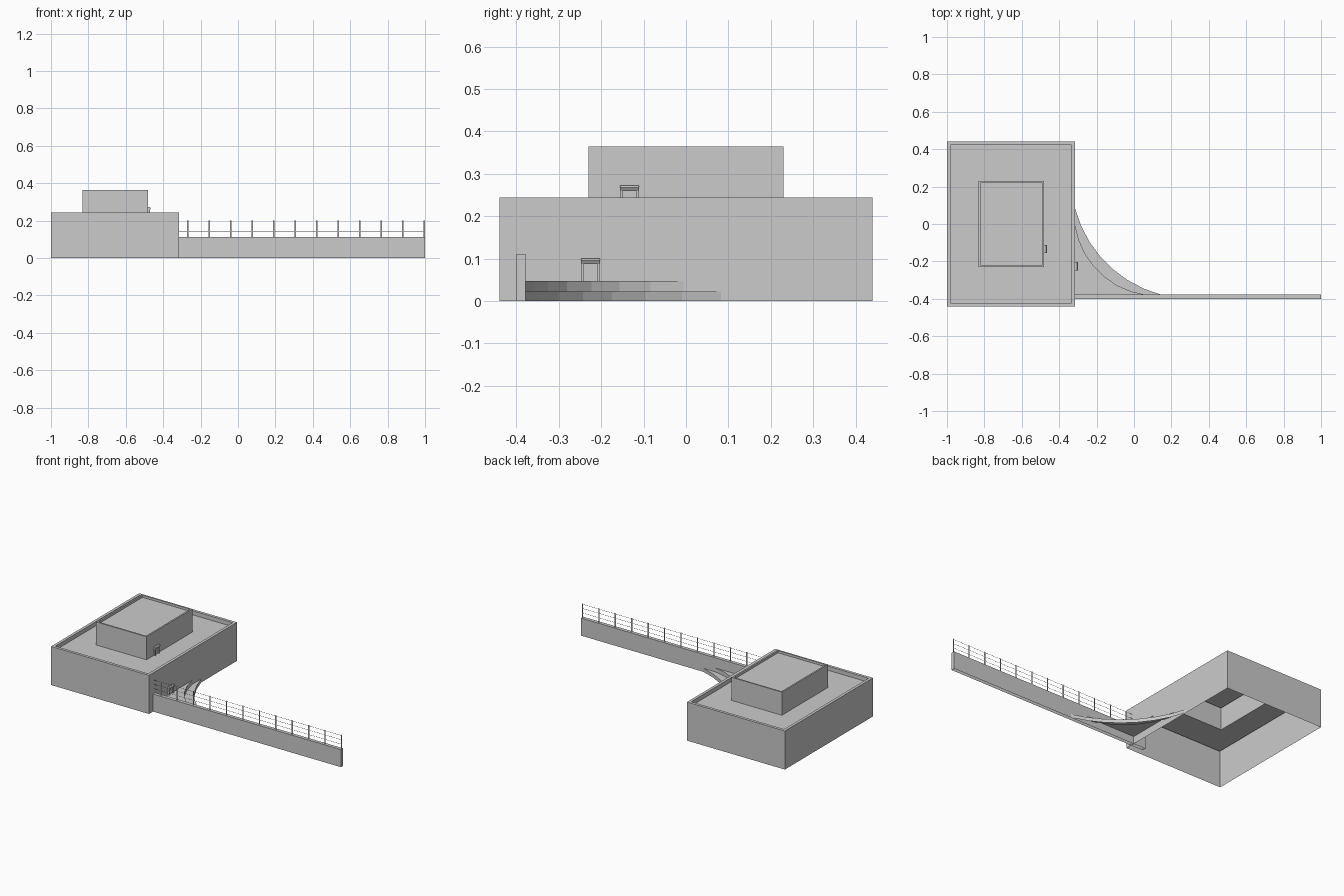
import bpy, bmesh, math

if "Cube" in bpy.data.objects:
    bpy.data.objects.remove(bpy.data.objects["Cube"])


def finish(bm, name):
    me = bpy.data.meshes.new(name)
    bm.to_mesh(me)
    bm.free()
    ob = bpy.data.objects.new(name, me)
    bpy.context.collection.objects.link(ob)
    return ob


def skin(name, loops, closed=True, cap=True):
    """Bridge successive point loops into an open-bottomed shell."""
    bm = bmesh.new()
    rows = [[bm.verts.new(p) for p in loop] for loop in loops]
    n = len(rows[0])
    for a, b in zip(rows, rows[1:]):
        for i in range(n if closed else n - 1):
            j = (i + 1) % n
            bm.faces.new((a[i], a[j], b[j], b[i]))
    if cap:
        bm.faces.new(rows[-1])
    return finish(bm, name)


def rect(x0, x1, y0, y1, z, inset=0):
    x0, x1, y0, y1 = x0 + inset, x1 - inset, y0 + inset, y1 - inset
    return [(x0, y0, z), (x1, y0, z), (x1, y1, z), (x0, y1, z)]


def boxes(name, items):
    bm = bmesh.new()
    for x0, x1, y0, y1, z0, z1 in items:
        r = bmesh.ops.create_cube(bm, size=1)
        for v in r["verts"]:
            v.co = ((x0 + x1) / 2 + v.co.x * (x1 - x0),
                    (y0 + y1) / 2 + v.co.y * (y1 - y0),
                    (z0 + z1) / 2 + v.co.z * (z1 - z0))
    return finish(bm, name)


# Building: one stepped skin with parapets on both roofs
base = (-1, -0.315, -0.44, 0.44)
top = (-0.832, -0.48, -0.23, 0.23)
ROOF = 0.218
skin("building", [
    rect(*base, 0), rect(*base, 0.244), rect(*base, 0.244, 0.018),
    rect(*base, ROOF, 0.018), rect(*top, ROOF), rect(*top, 0.364),
    rect(*top, 0.364, 0.01), rect(*top, 0.35, 0.01)])

# Garden wall, open below
wall = (-0.40, 1.0, -0.4, -0.378)
skin("garden_wall", [rect(*wall, 0), rect(*wall, 0.111)])


# Curved steps in the corner between building and wall
def arc(reach, mid, z, n=7):
    """Concave arc from (0, reach) through (mid, mid) to (reach, 0)."""
    c = (reach ** 2 - 2 * mid ** 2) / (2 * reach - 4 * mid)
    r = math.sqrt(2) * (c - mid)
    a0 = math.atan2(reach - c, -c) % (2 * math.pi)
    a1 = math.atan2(-c, reach - c) % (2 * math.pi)
    return [(-0.315 + c + r * math.cos(a1 + (a0 - a1) * i / n),
             -0.378 + c + r * math.sin(a1 + (a0 - a1) * i / n), z)
            for i in range(n + 1)]


outer, inner = (0.46, 0.168), (0.372, 0.125)
corner = [(-0.315, -0.378, 0.047)] * 8
steps = skin("curved_steps", [arc(*outer, 0), arc(*outer, 0.022),
                              arc(*inner, 0.022), arc(*inner, 0.047), corner],
             closed=False, cap=False)
bm = bmesh.new()
bm.from_mesh(steps.data)
bmesh.ops.remove_doubles(bm, verts=bm.verts, dist=1e-5)
bm.to_mesh(steps.data)
bm.free()

# Railing: flat posts and wires along the wall
bm = bmesh.new()


def strip(x0, x1, z0, z1, y=-0.389):
    bm.faces.new([bm.verts.new(p) for p in
                  ((x0, y, z0), (x1, y, z0), (x1, y, z1), (x0, y, z1))])


for i in range(12):
    x = -0.268 + i * 0.115
    strip(x - 0.004, min(x + 0.004, 1.0), 0.111, 0.2)
for z in (0.14, 0.168, 0.195):
    strip(-0.315, 1.0, z - 0.001, z + 0.001)
finish(bm, "railing")


# Doorways: jambs, door leaf and sloping hood
def doorway(name, x, y0, y1, z0, z1):
    t = 0.006
    boxes(name + "_frame", [
        (x, x + 0.01, y0, y0 + t, z0, z1 - 0.012),
        (x, x + 0.01, y1 - t, y1, z0, z1 - 0.012),
        (x, x + 0.003, y0 + t, y1 - t, z0, z1 - 0.012)])
    prof = [(0, z1), (0.009, z1), (0.015, z1 - 0.005),
            (0.01, z1 - 0.013), (0, z1 - 0.013)]
    h = bmesh.new()
    a = [h.verts.new((x + px, y0, pz)) for px, pz in prof]
    b = [h.verts.new((x + px, y1, pz)) for px, pz in prof]
    h.faces.new(a)
    h.faces.new(b[::-1])
    for i in range(len(a)):
        h.faces.new((a[i - 1], b[i - 1], b[i], a[i]))
    bmesh.ops.recalc_face_normals(h, faces=h.faces)
    finish(h, name + "_hood")


doorway("lower_door", -0.315, -0.248, -0.203, 0.047, 0.1)
doorway("upper_door", -0.48, -0.156, -0.111, ROOF, 0.272)
